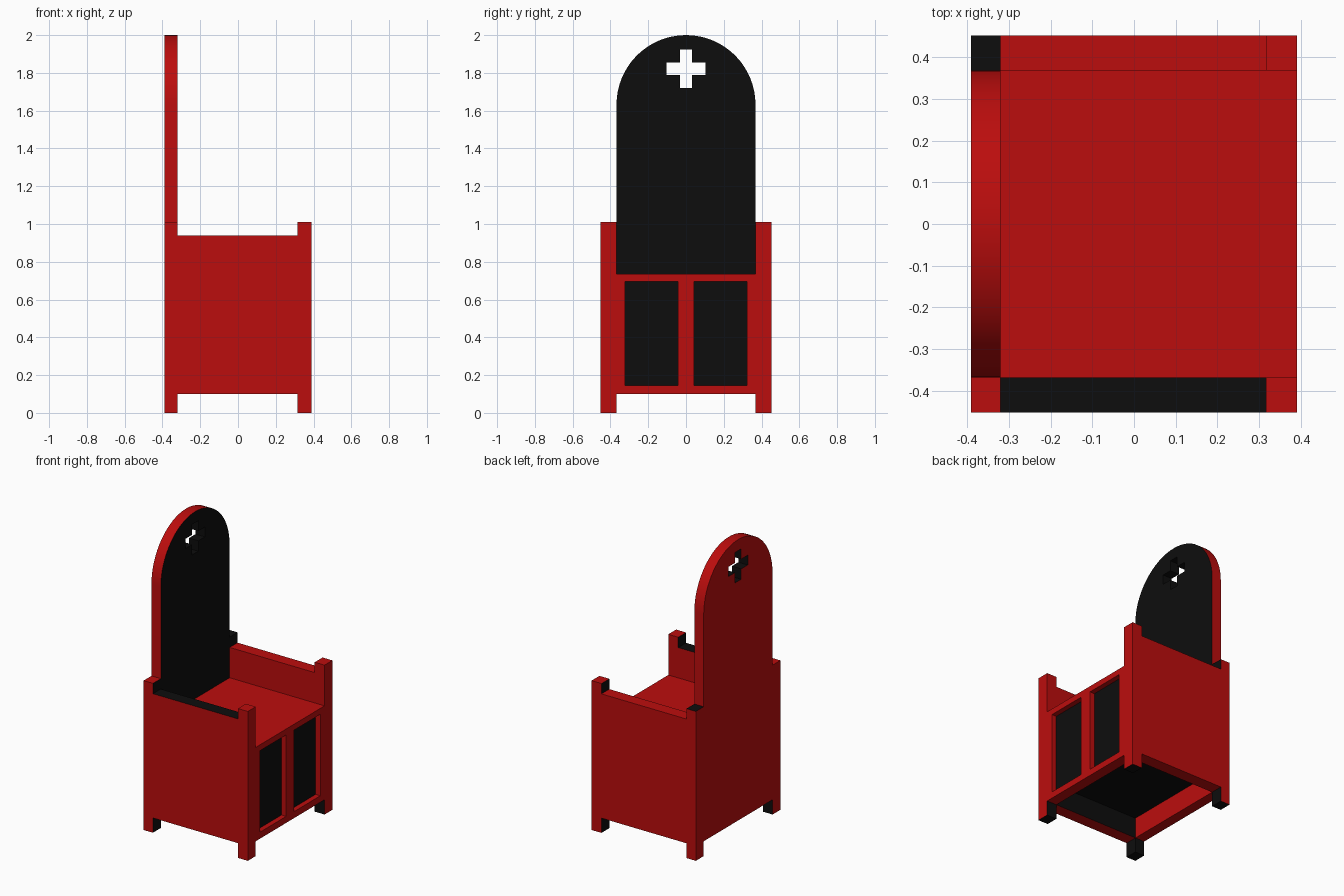
import bpy, bmesh, math
from mathutils import Vector

if "Cube" in bpy.data.objects:
    bpy.data.objects.remove(bpy.data.objects["Cube"])


def material(name, color):
    m = bpy.data.materials.new(name)
    m.diffuse_color = color
    m.use_nodes = True
    m.node_tree.nodes["Principled BSDF"].inputs["Base Color"].default_value = m.diffuse_color
    return m


RED = material("red_paint", (0.5, 0.004, 0.004, 1))
BLACK = material("black_paint", (0.004, 0.004, 0.004, 1))

# Shared levels
X_BACK, X_BACK_IN, X_FRONT_IN, X_FRONT = -0.39, -0.32, 0.316, 0.39
Y_IN, Y_OUT = 0.368, 0.452
Z_SKIRT, Z_SEAT, Z_ARM, Z_POST = 0.10, 0.735, 0.94, 1.01


def finish(name, bm, is_black=None, cut_z=None):
    """Optionally split at a height, colour faces by a rule, and link the object."""
    if cut_z is not None:
        geom = bm.verts[:] + bm.edges[:] + bm.faces[:]
        bmesh.ops.bisect_plane(bm, geom=geom, dist=1e-5,
                               plane_co=(0, 0, cut_z), plane_no=(0, 0, 1))
    bmesh.ops.recalc_face_normals(bm, faces=bm.faces[:])
    bm.normal_update()
    for f in bm.faces:
        if is_black and is_black(f.normal, f.calc_center_median()):
            f.material_index = 1
    me = bpy.data.meshes.new(name)
    bm.to_mesh(me)
    bm.free()
    me.materials.append(RED)
    me.materials.append(BLACK)
    ob = bpy.data.objects.new(name, me)
    bpy.context.collection.objects.link(ob)
    return ob


def box(name, x, y, z, is_black=None, cut_z=None):
    bm = bmesh.new()
    bmesh.ops.create_cube(bm, size=1)
    for v in bm.verts:
        v.co = Vector([(lo + hi) / 2 + c * (hi - lo)
                       for c, (lo, hi) in zip(v.co, (x, y, z))])
    return finish(name, bm, is_black, cut_z)


# Corner posts: black feet insides and black faces toward the arms
for end, x in (("back", (X_BACK, X_BACK_IN)), ("front", (X_FRONT_IN, X_FRONT))):
    for side, s in (("right", -1), ("left", 1)):
        sx = 1 if end == "back" else -1

        def post_black(n, c, sx=sx, s=s, end=end):
            if n.x * sx > 0.9 or n.z < -0.9:
                return True
            if n.y * s < -0.9:
                return c.z < Z_SKIRT
            return n.z > 0.9 and end == "back" and s > 0

        box(f"{end}_{side}_post", x, sorted((s * Y_IN, s * Y_OUT)),
            (0, Z_POST), post_black, Z_SKIRT)

# Solid side walls that double as arm rests
for side, s in (("right", -1), ("left", 1)):
    box(f"{side}_arm_wall", (X_BACK_IN, X_FRONT_IN), sorted((s * Y_IN, s * Y_OUT)),
        (Z_SKIRT, Z_ARM),
        lambda n, c, s=s: s < 0 and (n.z > 0.9 or (n.y > 0.9 and c.z < 0.4)), 0.4)

# Seat block, hollow underneath
box("seat", (X_BACK_IN, X_FRONT_IN), (-Y_IN, Y_IN), (0.24, Z_SEAT),
    lambda n, c: n.z < -0.9)

# Front: black panel with a raised frame of rails and stiles
X_PANEL = 0.355
box("front_panel", (X_FRONT_IN, X_PANEL), (-Y_IN, Y_IN), (Z_SKIRT, Z_SEAT),
    lambda n, c: n.x > 0.9)
for name, z in (("bottom", (Z_SKIRT, 0.144)), ("top", (0.695, Z_SEAT))):
    box(f"front_{name}_rail", (X_PANEL, X_FRONT), (-Y_IN, Y_IN), z)
for name, y in (("right", (-Y_IN, -0.323)), ("middle", (-0.042, 0.042)),
                ("left", (0.323, Y_IN))):
    box(f"front_{name}_stile", (X_PANEL, X_FRONT), y, (0.144, 0.695))

# Backrest: arched board with a cross-shaped opening
SEG = 32
spring = 2.0 - Y_IN
outline = [(-Y_IN, Z_SKIRT), (Y_IN, Z_SKIRT)]
outline += [(Y_IN * math.cos(math.pi * i / SEG), spring + Y_IN * math.sin(math.pi * i / SEG))
            for i in range(SEG + 1)]
A, T, CZ = 0.103, 0.033, 1.822
arm = [(A, -T), (A, T), (T, T)]
cross = []
for k in range(4):
    for u, v in arm:
        for _ in range(k):
            u, v = -v, u
        cross.append((u, CZ + v))

bm = bmesh.new()
edges = []
for loop in (outline, cross):
    vs = [bm.verts.new((X_BACK, y, z)) for y, z in loop]
    edges += [bm.edges.new((vs[i], vs[(i + 1) % len(vs)])) for i in range(len(vs))]
bmesh.ops.triangle_fill(bm, edges=edges, use_beauty=True, normal=(1, 0, 0))
ext = bmesh.ops.extrude_face_region(bm, geom=bm.faces[:], use_keep_orig=True)
bmesh.ops.translate(bm, vec=(X_BACK_IN - X_BACK, 0, 0),
                    verts=[g for g in ext["geom"] if isinstance(g, bmesh.types.BMVert)])


def back_black(n, c):
    in_cross = abs(c.y) < A + 0.01 and abs(c.z - CZ) < A + 0.01 and abs(n.x) < 0.1
    return in_cross or (n.x > 0.9 and c.z > Z_SEAT)


back = finish("backrest", bm, back_black, Z_SEAT)
bpy.context.view_layer.objects.active = back
back.select_set(True)
bpy.ops.object.shade_smooth_by_angle(angle=math.radians(30))
